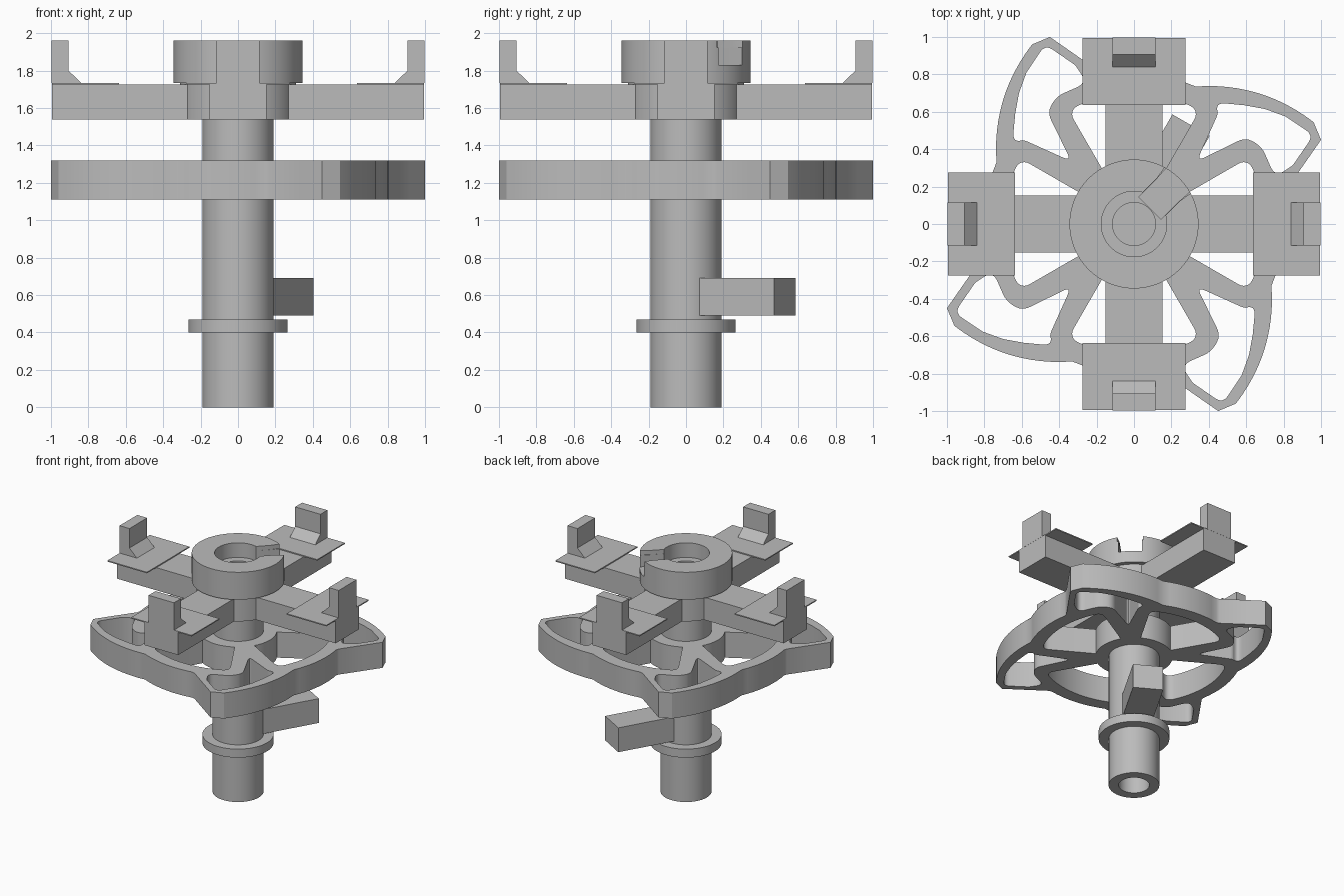
import bpy, bmesh
from math import cos, sin, radians, pi
from mathutils import Matrix, Vector

cube = bpy.data.objects.get("Cube")
if cube:
    bpy.data.objects.remove(cube, do_unlink=True)

grey = bpy.data.materials.new("plain grey")
grey.use_nodes = True
grey.diffuse_color = (0.5, 0.5, 0.5, 1)
grey.node_tree.nodes["Principled BSDF"].inputs["Base Color"].default_value = (0.5, 0.5, 0.5, 1)


def finish(name, bm, angle=30):
    bmesh.ops.recalc_face_normals(bm, faces=bm.faces)
    mesh = bpy.data.meshes.new(name)
    bm.to_mesh(mesh)
    bm.free()
    obj = bpy.data.objects.new(name, mesh)
    bpy.context.collection.objects.link(obj)
    mesh.materials.append(grey)
    smooth(obj, angle)
    return obj


def select(obj):
    bpy.ops.object.select_all(action='DESELECT')
    obj.select_set(True)
    bpy.context.view_layer.objects.active = obj


def smooth(obj, angle=30):
    select(obj)
    bpy.ops.object.shade_smooth_by_angle(angle=radians(angle))


def lathe(name, profile, steps=64):
    """Closed (radius, height) profile turned around z."""
    bm = bmesh.new()
    rings = [[bm.verts.new((r * cos(2 * pi * i / steps), r * sin(2 * pi * i / steps), z))
              for r, z in profile] for i in range(steps)]
    n = len(profile)
    for i in range(steps):
        a, b = rings[i], rings[(i + 1) % steps]
        for j in range(n):
            k = (j + 1) % n
            bm.faces.new((a[j], b[j], b[k], a[k]))
    return finish(name, bm)


def prism(name, outline, depth, matrix):
    """Flat outline in local xy, extruded along local z."""
    bm = bmesh.new()
    face = bm.faces.new([bm.verts.new((x, y, 0)) for x, y in outline])
    ext = bmesh.ops.extrude_face_region(bm, geom=[face])
    verts = [v for v in ext["geom"] if isinstance(v, bmesh.types.BMVert)]
    bmesh.ops.translate(bm, verts=verts, vec=(0, 0, depth))
    bm.transform(matrix)
    return finish(name, bm)


def block(name, x0, x1, half, z0, z1, angle):
    """Box lying along a radial direction."""
    outline = [(x0, -half), (x1, -half), (x1, half), (x0, half)]
    turn = Matrix.Rotation(radians(angle), 4, 'Z')
    return prism(name, outline, z1 - z0, turn @ Matrix.Translation((0, 0, z0)))


def bezier(a, c, b, steps):
    a, c, b = Vector(a), Vector(c), Vector(b)
    ts = [i / steps for i in range(steps + 1)]
    return [tuple(a * (1 - t) ** 2 + c * 2 * t * (1 - t) + b * t * t) for t in ts]


def arc(r, start, end, steps):
    angles = [radians(start + (end - start) * i / steps) for i in range(steps + 1)]
    return [(r * cos(a), r * sin(a)) for a in angles]


def rounded(corners):
    """Closed path from (x, y, rounding) corners."""
    path = []
    for i, (x, y, r) in enumerate(corners):
        p = Vector((x, y))
        if not r:
            path.append((x, y))
            continue
        before = Vector(corners[i - 1][:2]) - p
        after = Vector(corners[(i + 1) % len(corners)][:2]) - p
        path += bezier(p + before.normalized() * r, p, p + after.normalized() * r, 6)
    return path


def rotate(path, angle):
    c, s = cos(radians(angle)), sin(radians(angle))
    return [(x * c - y * s, x * s + y * c) for x, y in path]


# Hollow shaft, collar and top hub
lathe("shaft", [(0.115, 0), (0.19, 0), (0.19, 1.56), (0.115, 1.56)])
lathe("collar", [(0.18, 0.4), (0.265, 0.4), (0.265, 0.47), (0.18, 0.47)])
hub = lathe("hub", [(0.115, 1.54), (0.31, 1.54), (0.31, 1.735), (0.345, 1.735),
                    (0.345, 1.96), (0.175, 1.96), (0.175, 1.84), (0.115, 1.84)])

# Stepped notch in the hub rim
for z, inner, outer in ((1.83, 0.085, 0.09), (1.925, 0.086, 0.103)):
    outline = [(0.12, -inner), (0.26, -inner), (0.36, -outer),
               (0.36, outer), (0.26, inner), (0.12, inner)]
    cutter = prism("notch_cutter", outline, 0.2,
                   Matrix.Rotation(radians(45), 4, 'Z') @ Matrix.Translation((0, 0, z)))
    cutter.hide_render = True
    cut = hub.modifiers.new("notch", 'BOOLEAN')
    cut.operation = 'DIFFERENCE'
    cut.solver = 'EXACT'
    cut.object = cutter
    select(hub)
    bpy.ops.object.modifier_apply(modifier=cut.name)
    bpy.data.objects.remove(cutter, do_unlink=True)
smooth(hub)

# Side peg on the shaft
block("side_peg", 0.13, 0.61, 0.115, 0.49, 0.69, 60)

# Four arms, each with a thin plate and a braced upright post
post = [(0.84, 1.733), (1.0, 1.733), (1.0, 1.96), (0.91, 1.96), (0.91, 1.80)]
upright = Matrix.Translation((0, 0.115, 0)) @ Matrix.Rotation(pi / 2, 4, 'X')
for name, angle in (("left", 0), ("back", 90), ("right", 180), ("front", 270)):
    block(name + "_arm", 0.2, 0.995, 0.153, 1.54, 1.726, angle)
    block(name + "_plate", 0.635, 0.995, 0.275, 1.726, 1.735, angle)
    prism(name + "_post", [(x * 0.996, z) for x, z in post], 0.23,
          Matrix.Rotation(radians(angle), 4, 'Z') @ upright)

# Lobed wheel: one quarter of the rim, a lobe pocket and a gap between spokes
lobe = ([(0.8, 0.165), (0.92, 0.335), (1.0, 0.45), (0.96, 0.545)]
        + bezier((0.96, 0.545), (0.68, 0.76), (0.33, 0.735), 12)[1:]
        + arc(0.805, 69.5, 100, 8))
pocket = rounded([(0.335, 0.335, 0.05), (0.60, 0.465, 0.05), (0.685, 0.41, 0.04),
                  (0.755, 0.25, 0.06), (0.85, 0.315, 0), (0.96, 0.475, 0.05),
                  (0.81, 0.575, 0), (0.70, 0.615, 0), (0.59, 0.635, 0),
                  (0.43, 0.65, 0.06), (0.45, 0.59, 0.02)])
gap = rounded([(x, y, 0.06 if i in (0, 12) else 0) for i, (x, y) in enumerate(arc(0.7, -30, 30, 12))]
              + [(x, y, 0) for x, y in arc(0.29, 30, -30, 8)])

outlines = [sum((rotate(lobe, a) for a in (0, 90, 180, 270)), [])]
for a in (0, 90, 180, 270):
    outlines += [rotate(pocket, a), rotate(gap, a)]
curve = bpy.data.curves.new("lobed_wheel", 'CURVE')
curve.dimensions = '2D'
curve.fill_mode = 'BOTH'
curve.extrude = 0.105
for path in outlines:
    spline = curve.splines.new('POLY')
    spline.points.add(len(path) - 1)
    for point, (x, y) in zip(spline.points, path):
        point.co = (x, y, 0, 1)
    spline.use_cyclic_u = True
wheel = bpy.data.objects.new("lobed_wheel", curve)
bpy.context.collection.objects.link(wheel)
wheel.location.z = 1.215
curve.materials.append(grey)
select(wheel)
bpy.ops.object.convert(target='MESH')
wheel = bpy.context.object
bm = bmesh.new()
bm.from_mesh(wheel.data)
bmesh.ops.remove_doubles(bm, verts=bm.verts, dist=0.0005)
bmesh.ops.recalc_face_normals(bm, faces=bm.faces)
bm.to_mesh(wheel.data)
bm.free()
smooth(wheel)
